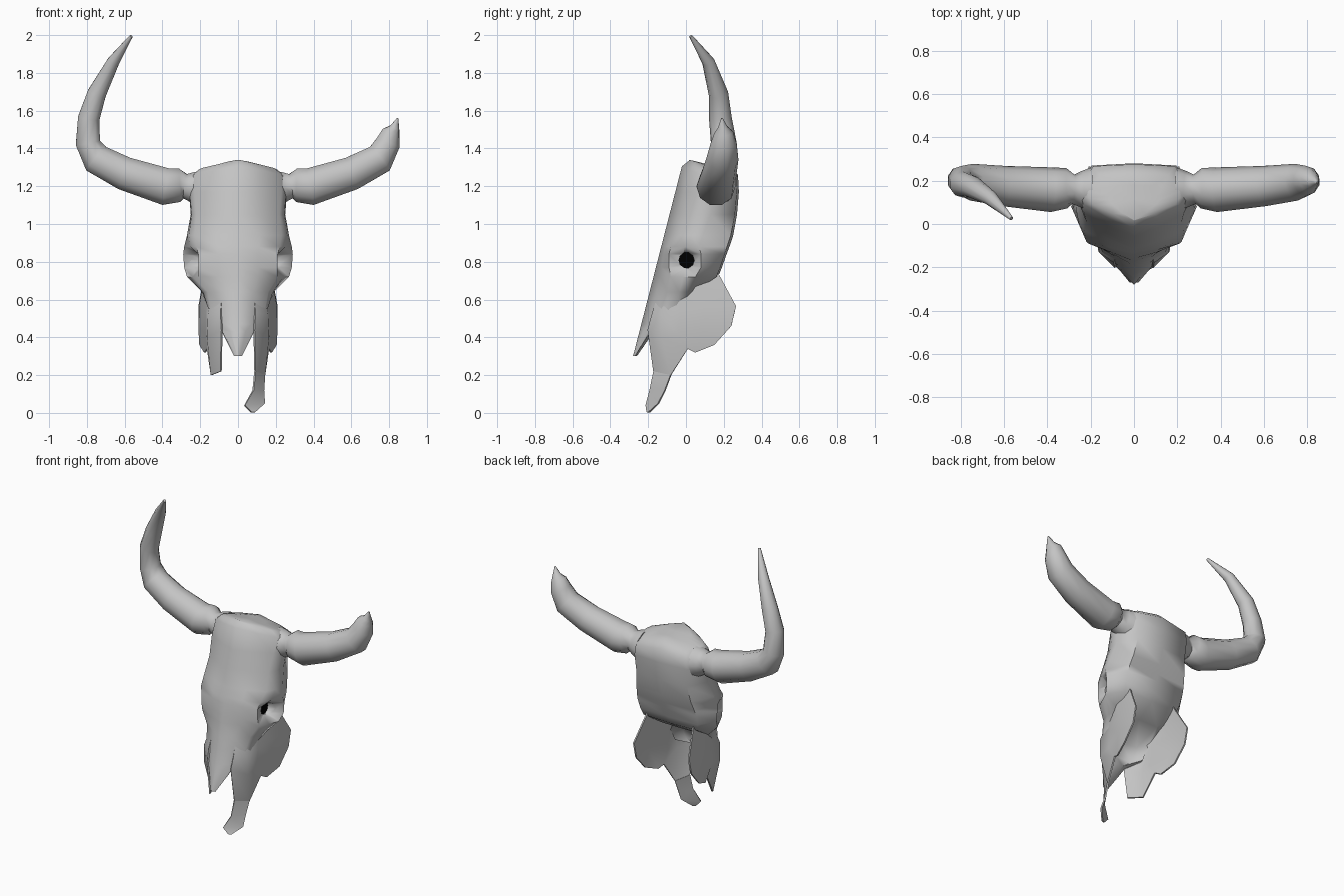
import bpy
import bmesh
import math
from mathutils import Vector

cube = bpy.data.objects.get("Cube")
if cube:
    bpy.data.objects.remove(cube, do_unlink=True)


def make_material(name, rgb):
    mat = bpy.data.materials.new(name)
    mat.use_nodes = True
    mat.diffuse_color = (*rgb, 1)
    mat.node_tree.nodes["Principled BSDF"].inputs["Base Color"].default_value = (*rgb, 1)
    return mat


bone = make_material("bone grey", (0.55, 0.55, 0.55))
black = make_material("socket black", (0.0, 0.0, 0.0))


def smooth(obj, angle=60):
    bpy.ops.object.select_all(action="DESELECT")
    obj.select_set(True)
    bpy.context.view_layer.objects.active = obj
    bpy.ops.object.shade_smooth_by_angle(angle=math.radians(angle))


def grid_object(name, rows, closed=False):
    """Skin rows of points with quads; closed rows become a capped tube."""
    bm = bmesh.new()
    grid = [[bm.verts.new(p) for p in row] for row in rows]
    count = len(grid[0])
    for upper, lower in zip(grid, grid[1:]):
        for i in range(count if closed else count - 1):
            j = (i + 1) % count
            bm.faces.new((upper[i], upper[j], lower[j], lower[i]))
    if closed:
        caps = [bm.faces.new(grid[0]), bm.faces.new(grid[-1])]
        bmesh.ops.poke(bm, faces=caps)
    bmesh.ops.recalc_face_normals(bm, faces=bm.faces)
    mesh = bpy.data.meshes.new(name)
    bm.to_mesh(mesh)
    bm.free()
    obj = bpy.data.objects.new(name, mesh)
    bpy.context.collection.objects.link(obj)
    mesh.materials.append(bone)
    return obj


def apply_modifiers(obj):
    bpy.context.view_layer.objects.active = obj
    for mod in list(obj.modifiers):
        bpy.ops.object.modifier_apply(modifier=mod.name)


# Skull: horizontal sections given by the brow edge, the cheek edge and the back
def skull_ring(z, brow_x, brow_y, cheek_x, cheek_y, back, dent):
    front = -0.28 + (z - 0.3) * 0.257
    crown = z > 1.25
    if z > 1.32:
        front += 0.03
    brow, cheek = Vector((brow_x, brow_y)), Vector((cheek_x, cheek_y))
    socket = (brow + cheek) / 2 + Vector((0.01 - dent, 0))
    half = [
        Vector((brow_x * 0.5, front + (brow_y - front) * 0.42)),
        brow, socket, cheek,
        Vector((cheek_x * 0.75, cheek_y + (back - cheek_y) * 0.92)),
    ]
    ring = [(0, front)] + [tuple(p) for p in half] + [(0, back)]
    ring += [(-p.x, p.y) for p in reversed(half)]
    # the crown falls away to the sides and to the back
    return [(x, y, z - crown * (0.17 * abs(x) + 0.2 * max(0, y - 0.06))) for x, y in ring]


sections = [
    (1.34, 0.10, 0.09, 0.11, 0.13, 0.18, 0),
    (1.335, 0.19, 0.09, 0.21, 0.15, 0.23, 0),
    (1.305, 0.23, 0.09, 0.25, 0.17, 0.275, 0),
    (1.17, 0.23, 0.05, 0.26, 0.15, 0.28, 0),
    (1.05, 0.22, 0.01, 0.25, 0.13, 0.27, 0),
    (0.94, 0.23, -0.03, 0.27, 0.09, 0.25, 0),
    (0.88, 0.22, -0.08, 0.285, 0.07, 0.23, 0.01),
    (0.84, 0.21, -0.09, 0.29, 0.08, 0.215, 0.065),
    (0.77, 0.21, -0.09, 0.285, 0.08, 0.19, 0.065),
    (0.72, 0.21, -0.08, 0.27, 0.05, 0.17, 0.01),
    (0.64, 0.16, -0.10, 0.19, 0.03, 0.05, 0),
    (0.56, 0.145, -0.13, 0.155, -0.05, -0.12, 0),
    (0.47, 0.14, -0.135, 0.145, -0.09, -0.16, 0),
    (0.43, 0.08, -0.20, 0.07, -0.18, -0.17, 0),
    (0.30, 0.01, -0.27, 0.01, -0.27, -0.26, 0),
]
skull = grid_object("skull", [skull_ring(*s) for s in sections], closed=True)
skull.data.materials.append(black)

# Eye sockets: shallow holes with a black floor
for side in (-1, 1):
    bpy.ops.mesh.primitive_cylinder_add(
        vertices=10, radius=0.042, depth=0.26,
        location=(side * 0.322, 0.002, 0.808), rotation=(0, math.pi / 2, 0))
    cutter = bpy.context.object
    cutter.hide_render = True
    cutter.data.materials.append(bone)
    cutter.data.materials.append(black)
    for face in cutter.data.polygons:
        face.material_index = int(abs(face.normal.z) > 0.5)
    bore = skull.modifiers.new("socket", "BOOLEAN")
    bore.operation = "DIFFERENCE"
    bore.solver = "EXACT"
    bore.object = cutter
    apply_modifiers(skull)
    bpy.data.objects.remove(cutter, do_unlink=True)
smooth(skull)


# Thin jaw plates and nose prongs
def plate(name, rows, side):
    obj = grid_object(name, [[(side * x, y, z) for x, y, z in row] for row in rows])
    shell = obj.modifiers.new("thickness", "SOLIDIFY")
    shell.thickness = 0.01
    shell.offset = 0
    apply_modifiers(obj)
    smooth(obj)


jaw = [
    [(0.08, -0.14, 0.64), (0.13, -0.09, 0.64), (0.165, -0.03, 0.66), (0.18, 0.05, 0.69), (0.17, 0.165, 0.75)],
    [(0.09, -0.175, 0.53), (0.155, -0.13, 0.52), (0.165, -0.03, 0.54), (0.20, 0.10, 0.57), (0.205, 0.265, 0.565)],
    [(0.085, -0.20, 0.44), (0.16, -0.125, 0.40), (0.165, -0.04, 0.42), (0.205, 0.10, 0.45), (0.205, 0.24, 0.46)],
    [(0.09, -0.17, 0.22), (0.14, -0.08, 0.20), (0.16, 0.01, 0.34), (0.175, 0.05, 0.32), (0.20, 0.15, 0.36)],
]
prong = [
    jaw[-1][:2],
    [(0.08, -0.19, 0.12), (0.135, -0.11, 0.12)],
    [(0.035, -0.21, 0.04), (0.14, -0.145, 0.05)],
    [(0.07, -0.205, 0.003), (0.09, -0.195, 0.003)],
]
plate("right_jaw_plate", jaw, -1)
plate("left_jaw_plate", jaw, 1)
plate("left_nose_prong", prong, 1)


# Horns: tapered tubes along a path of (x, y, z, radius)
def horn(name, path, side, sides=10):
    points = [Vector((side * x, y, z)) for x, y, z, r in path]
    rings = []
    for i, centre in enumerate(points):
        along = (points[min(i + 1, len(points) - 1)] - points[max(i - 1, 0)]).normalized()
        u = (Vector((0, 1, 0)) - along * along.y).normalized()
        v = along.cross(u)
        radius = path[i][3]
        angles = [math.tau * k / sides for k in range(sides)]
        rings.append([centre + radius * (math.cos(a) * u + math.sin(a) * v) for a in angles])
    smooth(grid_object(name, rings, closed=True))


root = [
    (0.20, 0.16, 1.19, 0.10),
    (0.24, 0.16, 1.195, 0.085),
    (0.28, 0.16, 1.20, 0.068),
    (0.31, 0.165, 1.205, 0.093),
    (0.38, 0.158, 1.197, 0.103),
    (0.60, 0.175, 1.267, 0.093),
    (0.75, 0.193, 1.345, 0.085),
    (0.795, 0.20, 1.43, 0.068),
]
long_tip = [
    (0.79, 0.182, 1.56, 0.06),
    (0.748, 0.172, 1.69, 0.052),
    (0.66, 0.118, 1.86, 0.034),
    (0.565, 0.025, 1.995, 0.009),
]
broken_tip = [
    (0.81, 0.20, 1.485, 0.05),
    (0.83, 0.195, 1.51, 0.027),
    (0.845, 0.19, 1.56, 0.004),
]
horn("right_horn", root + long_tip, -1)
horn("left_broken_horn", root + broken_tip, 1)
